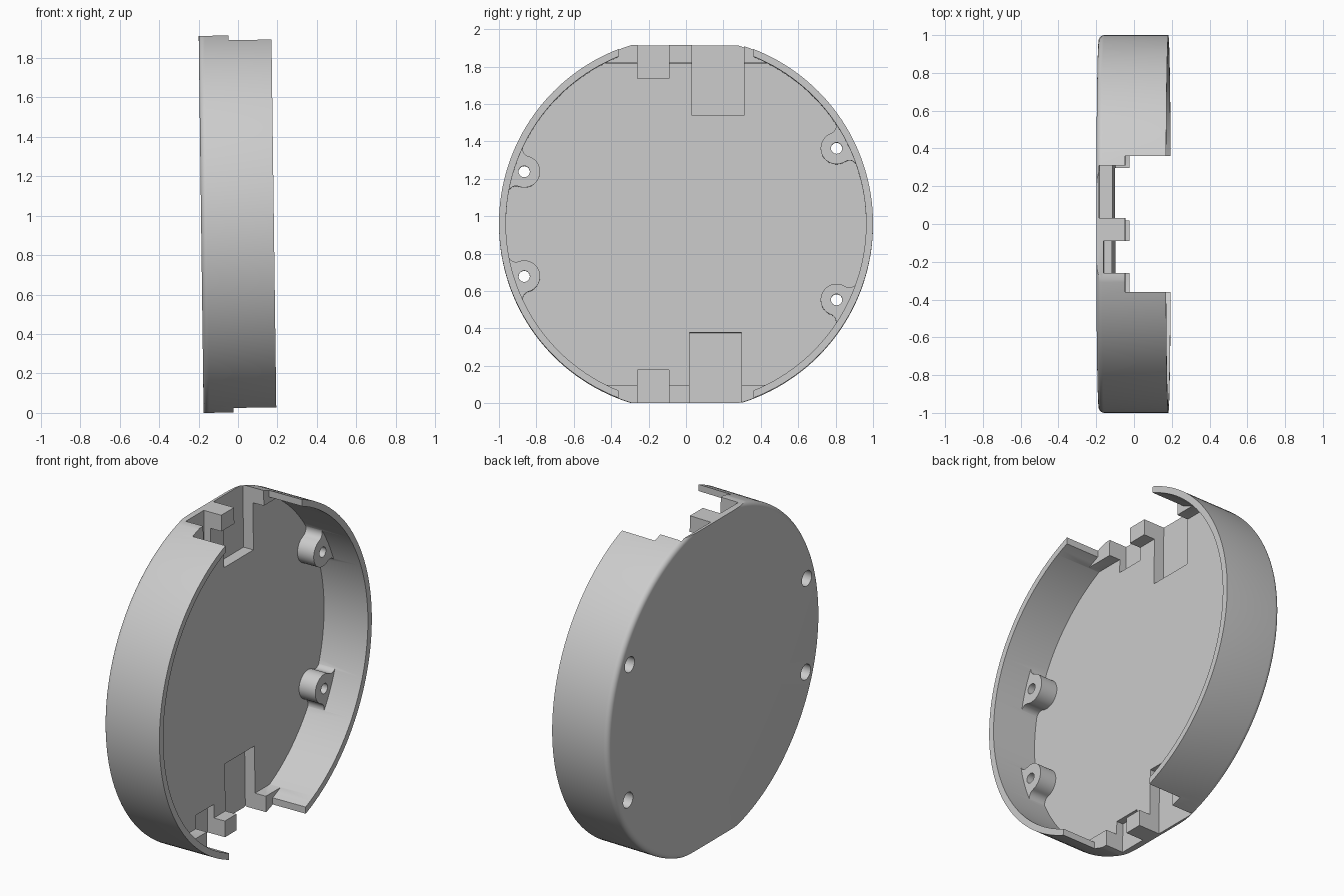
import bpy, bmesh
from math import sin, cos, pi, acos, atan2, hypot, radians
from mathutils import Matrix, Vector

if "Cube" in bpy.data.objects:
    bpy.data.objects.remove(bpy.data.objects["Cube"], do_unlink=True)

# Main dimensions: the tray's axis runs along x and its mouth faces +x
BACK, FLOOR, STEP, RIM = -0.187, -0.107, -0.035, 0.182
OUTER, INNER, FLAT = 1.0, 0.963, 0.956
SEGMENTS = 160

grey = bpy.data.materials.new("Plain grey")
grey.use_nodes = True
color = (0.6, 0.6, 0.6, 1)
grey.diffuse_color = color
grey.node_tree.nodes["Principled BSDF"].inputs["Base Color"].default_value = color


def finish(bm, name):
    bmesh.ops.recalc_face_normals(bm, faces=bm.faces[:])
    mesh = bpy.data.meshes.new(name)
    bm.to_mesh(mesh)
    bm.free()
    mesh.materials.append(grey)
    obj = bpy.data.objects.new(name, mesh)
    bpy.context.collection.objects.link(obj)
    return obj


def prism(name, outline, x0, x1):
    """Extrude a (y, z) outline from x0 to x1."""
    bm = bmesh.new()
    face = bm.faces.new([bm.verts.new((x0, y, z)) for y, z in outline])
    ext = bmesh.ops.extrude_face_region(bm, geom=[face])["geom"]
    moved = [v for v in ext if isinstance(v, bmesh.types.BMVert)]
    bmesh.ops.translate(bm, verts=moved, vec=(x1 - x0, 0, 0))
    return finish(bm, name)


def box(name, x0, x1, y0, y1, z0, z1):
    return prism(name, [(y0, z0), (y1, z0), (y1, z1), (y0, z1)], x0, x1)


def arc(center, radius, a0, a1, steps=14):
    return [(center[0] + radius * cos(a0 + (a1 - a0) * i / steps),
             center[1] + radius * sin(a0 + (a1 - a0) * i / steps)) for i in range(steps + 1)]


def combine(target, tool, operation):
    mod = target.modifiers.new("Combine", "BOOLEAN")
    mod.operation, mod.object, mod.solver = operation, tool, "EXACT"
    bpy.context.view_layer.objects.active = target
    bpy.ops.object.modifier_apply(modifier=mod.name)
    bpy.data.objects.remove(tool, do_unlink=True)


# Round tray: a lathed cross-section with a softened back edge
fillet = 0.03
profile = [(BACK, 0)]
profile += arc((BACK + fillet, OUTER - fillet), fillet, pi, pi / 2, 6)
profile += [(RIM, OUTER), (RIM, INNER), (FLOOR, INNER), (FLOOR, 0)]
bm = bmesh.new()
verts = [bm.verts.new((x, 0, r)) for x, r in profile]
edges = [bm.edges.new(pair) for pair in zip(verts, verts[1:])]
bmesh.ops.spin(bm, geom=verts + edges, cent=(0, 0, 0), axis=(1, 0, 0),
               angle=2 * pi, steps=SEGMENTS, use_merge=True)
bmesh.ops.remove_doubles(bm, verts=bm.verts[:], dist=1e-5)
tray = finish(bm, "round_tray")

# Thick ledges behind the top and bottom flats
for side in (1, -1):
    half = acos(0.86 / 0.98)
    mid = side * pi / 2
    combine(tray, prism("ledge", arc((0, 0), 0.98, mid - half, mid + half, 24),
                        FLOOR - 0.02, STEP), "UNION")


# Screw bosses blended into the wall
def boss_outline(y, z, radius=0.085, blend=0.042):
    dist, aim = hypot(y, z), atan2(z, y)
    ring, reach = INNER + 0.002 - blend, radius + blend
    turn = acos((ring ** 2 + dist ** 2 - reach ** 2) / (2 * ring * dist))
    cx, cy = ring * cos(turn), ring * sin(turn)
    lean = atan2(cy, cx - dist)
    upper = arc((cx, cy), blend, turn, lean - pi, 10)
    # Follow each blend the short way round, then the boss's inner side
    upper = arc((cx, cy), blend, turn, lean - pi if turn - lean + pi < pi else lean + pi, 10)
    inner = arc((dist, 0), radius, lean, 2 * pi - lean, 28)
    lower = [(u, -v) for u, v in reversed(upper)]
    back = arc((0, 0), 0.985, -turn, turn, 8)
    return [(u * cos(aim) - v * sin(aim), u * sin(aim) + v * cos(aim))
            for u, v in upper + inner[1:-1] + lower + back]


screws = [(y, side * z) for y, z in ((0.805, 0.405), (-0.865, 0.28)) for side in (1, -1)]
for y, z in screws:
    combine(tray, prism("boss", boss_outline(y, z), FLOOR - 0.02, 0.0), "UNION")

# Screw holes, wider at the back
for y, z in screws:
    for radius, x0, x1 in ((0.03, BACK - 0.1, 0.1), (0.046, BACK - 0.1, FLOOR)):
        circle = arc((y, z), radius, 0, 2 * pi, 32)[:-1]
        combine(tray, prism("hole", circle, x0, x1), "DIFFERENCE")

# Flats, wall openings and connector pockets at the top and bottom
for side in (1, -1):
    shift = 0.006 * side
    cuts = [(-1, 1, -0.7, 0.7, FLAT, 1.2),
            (STEP, 1, -0.36, 0.36, 0.7, 1.2),
            (-0.15, 1, -0.26, -0.09, 0.78, 1.2),
            (-0.172, 1, 0.025 + shift, 0.303 + shift, 0.58, 1.2)]
    for x0, x1, y0, y1, z0, z1 in cuts:
        z0, z1 = sorted((side * z0, side * z1))
        combine(tray, box("cutter", x0, x1, y0, y1, z0, z1), "DIFFERENCE")

# Slight lean, then stand on the ground
tray.data.transform(Matrix.Rotation(-0.013, 4, "Y"))
lowest = min(v.co.z for v in tray.data.vertices)
tray.data.transform(Matrix.Translation(Vector((0, 0, -lowest))))

bpy.ops.object.select_all(action="DESELECT")
tray.select_set(True)
bpy.context.view_layer.objects.active = tray
bpy.ops.object.shade_smooth_by_angle(angle=radians(30))
